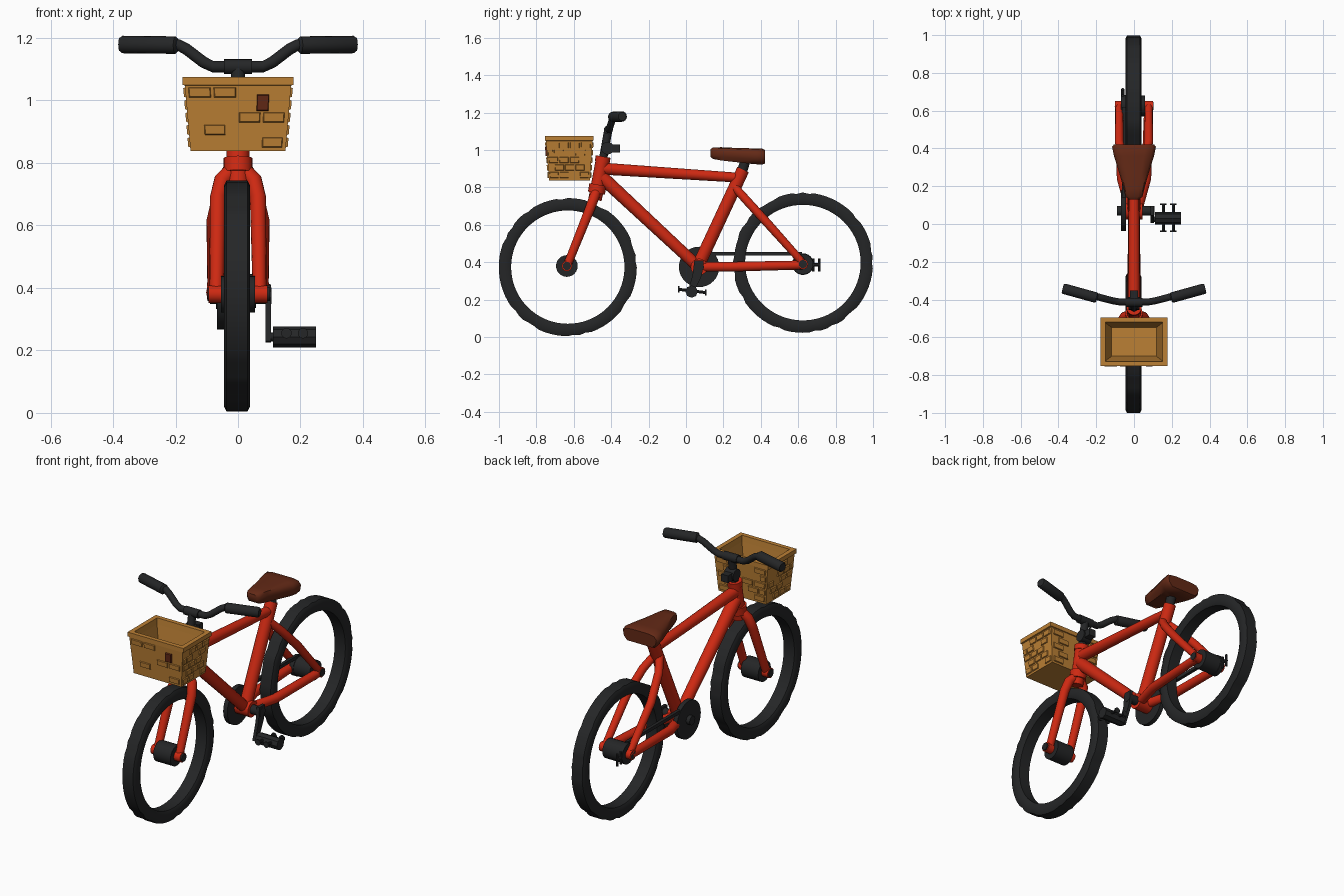
import bpy, bmesh, math, random
from mathutils import Vector

if "Cube" in bpy.data.objects:
    bpy.data.objects.remove(bpy.data.objects["Cube"])
random.seed(4)


def material(name, rgb):
    m = bpy.data.materials.new(name)
    m.diffuse_color = (*rgb, 1)
    m.use_nodes = True
    m.node_tree.nodes["Principled BSDF"].inputs["Base Color"].default_value = m.diffuse_color
    return m


RED = material("red paint", (0.62, 0.022, 0.006))
BLACK = material("black rubber", (0.018, 0.019, 0.020))
WICKER = material("wicker", (0.50, 0.215, 0.035))
LEATHER = material("brown leather", (0.125, 0.022, 0.008))


def finish(o, mat, smooth=True, angle=40):
    o.data.materials.clear()
    o.data.materials.append(mat)
    bpy.ops.object.select_all(action='DESELECT')
    o.select_set(True)
    bpy.context.view_layer.objects.active = o
    if smooth:
        bpy.ops.object.shade_smooth_by_angle(angle=math.radians(angle))
    return o


def loft(name, rings, mat, closed=False, smooth=True, angle=40):
    """Skin equal-length rings of points; cap the ends unless closed."""
    bm = bmesh.new()
    vs = [[bm.verts.new(p) for p in r] for r in rings]
    n = len(rings[0])
    for i in range(len(vs) if closed else len(vs) - 1):
        a, b = vs[i], vs[(i + 1) % len(vs)]
        for j in range(n):
            k = (j + 1) % n
            bm.faces.new((a[j], a[k], b[k], b[j]))
    if not closed:
        bm.faces.new(vs[0])
        bm.faces.new(vs[-1])
    bmesh.ops.recalc_face_normals(bm, faces=bm.faces)
    me = bpy.data.meshes.new(name)
    bm.to_mesh(me)
    bm.free()
    o = bpy.data.objects.new(name, me)
    bpy.context.collection.objects.link(o)
    return finish(o, mat, smooth, angle)


def tube(name, pts, radii, mat, sides=16):
    """Round tube along points, mitred at the bends."""
    pts = [Vector(p) for p in pts]
    rings = []
    ref = Vector((1, 0, 0)) if abs((pts[-1] - pts[0]).normalized().x) < 0.8 else Vector((0, 0, 1))
    for i, p in enumerate(pts):
        d = (pts[min(i + 1, len(pts) - 1)] - pts[max(i - 1, 0)]).normalized()
        u = d.cross(ref).normalized()
        v = d.cross(u)
        rings.append([p + radii[i] * (math.cos(t) * u + math.sin(t) * v)
                      for t in (2 * math.pi * k / sides for k in range(sides))])
    return loft(name, rings, mat)


def rod(name, a, b, r, mat, r2=None, sides=16):
    return tube(name, [a, b], [r, r2 or r], mat, sides)


def box(name, x0, x1, y0, y1, z0, z1, mat):
    ring = lambda z: [(x0, y0, z), (x1, y0, z), (x1, y1, z), (x0, y1, z)]
    return loft(name, [ring(z0), ring(z1)], mat, smooth=False)


# Tyres: rounded-box section swept round, with uneven tread blocks
def tyre(name, cy, cz, r):
    sec = [(-.034, -.066), (.034, -.066), (.042, -.052), (.042, -.016),
           (.034, 0), (-.034, 0), (-.042, -.016), (-.042, -.052)]
    rings = []
    for i in range(72):
        t = 2 * math.pi * i / 72
        cut = 0.006 if random.random() < 0.22 else 0
        ring = []
        for x, dr in sec:
            q = r + dr - (cut if dr > -.03 else 0)
            ring.append((x - .003, cy + q * math.cos(t), cz + q * math.sin(t)))
        rings.append(ring)
    loft(name, rings, BLACK, closed=True, angle=35)


tyre("front_tyre", -0.632, 0.374, 0.369)
tyre("rear_tyre", 0.625, 0.398, 0.375)

# Hubs
F, R = (-0.637, 0.38), (0.625, 0.39)
rod("front_hub", (-.055, *F), (.055, *F), 0.058, BLACK, sides=24)
rod("rear_hub", (-.058, *R), (.058, *R), 0.055, BLACK, sides=24)
rod("front_axle", (-.098, *F), (.102, *F), 0.022, BLACK)
rod("rear_axle", (-.100, *R), (.104, *R), 0.022, BLACK)

# Fork blades and rear stays on both sides
for s, n in ((-1, "left"), (1, "right")):
    tube("fork_blade_" + n, [(s * .012, -.476, .785), (s * .05, -.492, .745),
         (s * .064, -.512, .69), (s * .069, -.634, .385)], [.024, .027, .026, .022], RED)
    rod("fork_end_" + n, (s * .052, *F), (s * .094, *F), 0.028, RED)
    tube("seat_stay_" + n, [(s * .015, .262, .80), (s * .05, .32, .735),
         (s * .078, .43, .615), (s * .078, .622, .40)], [.022, .023, .023, .020], RED)
    tube("chain_stay_" + n, [(s * .02, .08, .375), (s * .065, .24, .376),
         (s * .078, .622, .385)], [.026, .026, .024], RED)
    rod("rear_end_" + n, (s * .058, *R), (s * .1, *R), 0.027, RED)

# Main frame
rod("head_tube", (0, -.478, .775), (0, -.443, .965), .037, RED, .036)
rod("head_lower_collar", (0, -.479, .77), (0, -.471, .815), .046, RED)
rod("head_upper_collar", (0, -.448, .935), (0, -.443, .965), .040, RED)
rod("fork_crown", (0, -.487, .735), (0, -.475, .79), .036, RED)
rod("top_tube", (0, -.44, .90), (0, .285, .852), .032, RED, .026)
rod("down_tube", (0, -.45, .855), (0, .05, .39), .036, RED, .031)
rod("seat_tube", (0, .065, .38), (0, .305, .895), .034, RED, .034)
rod("bottom_bracket", (-.045, .07, .375), (.045, .07, .375), .045, RED)
rod("seat_post", (0, .295, .87), (0, .318, .945), .027, BLACK)

# Saddle: rounded sections widening from nose to back
rings = []
for y, w, lo, hi in ((.130, .028, .965, 1.004), (.145, .045, .952, 1.014), (.19, .056, .944, 1.015),
                     (.27, .078, .935, 1.011), (.36, .106, .925, 1.009),
                     (.408, .116, .922, 1.008), (.422, .106, .928, 1.0)):
    h = hi - lo
    rings.append([(x * w, y, lo + k * h) for x, k in
                  ((-.75, 0), (.75, 0), (.95, .3), (1, .65), (.86, .92), (.5, 1),
                   (-.5, 1), (-.86, .92), (-1, .65), (-.95, .3))])
loft("saddle", rings, LEATHER, angle=50)

# Stem, handlebar and grips
rod("stem_post", (0, -.443, .955), (0, -.415, 1.11), .022, BLACK)
rod("stem_clamp", (-.03, -.420, 1.01), (.03, -.420, 1.01), .034, BLACK)
box("stem_block", -.022, .022, -.42, -.352, .988, 1.03, BLACK)
rod("bar_clamp", (-.045, -.415, 1.108), (.045, -.415, 1.108), .024, BLACK)
bar = [(.08, -.412, 1.108), (.11, -.407, 1.122), (.165, -.393, 1.164), (.19, -.386, 1.177), (.25, -.374, 1.179)]
tube("handlebar", [(-x, y, z) for x, y, z in bar[::-1]] + bar, [.0185] * 10, BLACK)
for s, n in ((-1, "left"), (1, "right")):
    g = [(s * .194, -.392, 1.177), (s * .2, -.39, 1.177), (s * .37, -.343, 1.179), (s * .378, -.341, 1.179)]
    tube("grip_" + n, g, [.021, .028, .028, .022], BLACK)


# Basket: tapered open box with a rim
def rect(w, y0, y1, z):
    return [(-w, y0, z), (w, y0, z), (w, y1, z), (-w, y1, z)]


loft("basket", [rect(.152, -.733, -.513, .838), rect(.170, -.748, -.500, 1.048),
                rect(.178, -.753, -.495, 1.05), rect(.178, -.753, -.495, 1.075),
                rect(.152, -.728, -.520, 1.075), rect(.150, -.724, -.524, 1.04),
                rect(.118, -.700, -.548, .865)], WICKER, smooth=False)


# Raised weave slabs following the slope of each basket wall
def slab(name, side, u0, u1, z0, z1, mat=WICKER, out=.006):
    def point(u, z, d):
        k = (z - .838) / .21
        if side in "LR":
            x = .152 + .018 * k + d
            return ((x if side == "R" else -x), -.623 + u * (.110 + .014 * k), z)
        y = (-.733 - .015 * k - d) if side == "F" else (-.513 + .013 * k + d)
        return (u * (.152 + .018 * k), y, z)
    e = .06 * (u1 - u0)
    rings = [[point(u0, z0, -.004), point(u1, z0, -.004), point(u1, z1, -.004), point(u0, z1, -.004)],
             [point(u0 + e, z0 + .004, out), point(u1 - e, z0 + .004, out),
              point(u1 - e, z1 - .004, out), point(u0 + e, z1 - .004, out)]]
    loft(name, rings, mat, smooth=False)


for side, keep in (("L", .8), ("R", .85), ("F", .4), ("B", .6)):
    for row in range(5):
        z = .848 + row * .040
        for c in range(4):
            u = -.95 + c * .48 - (.22 if row % 2 else 0)
            if random.random() < keep:
                slab(f"weave_{side}_{row}_{c}", side, max(u, -.96), min(u + .44, .96), z, z + .035)
slab("basket_tag", "F", .36, .60, .965, 1.02, LEATHER, .008)

# Chainring, chain run and rear cog on the left
B = (.07, .375)
rod("chainring", (-.068, *B), (-.042, *B), .108, BLACK, sides=32)
rod("crank_axle", (-.09, *B), (.108, *B), .026, BLACK)
rod("rear_cog", (-.07, *R), (-.045, *R), .058, BLACK, sides=24)
box("chain_upper", -.064, -.046, .11, .62, .437, .456, BLACK)
rod("changer_arm", (-.06, .63, .386), (-.06, .715, .386), .009, BLACK, sides=8)
for y in (.68, .713):
    rod("changer_bar", (-.06, y, .35), (-.06, y, .42), .007, BLACK, sides=8)

# Crank and pedal on the right
prof = [(.045, .41), (.095, .41), (.085, .33), (.035, .225), (.005, .23), (.035, .33)]
loft("crank", [[(x, y, z) for y, z in prof] for x in (.088, .106)], BLACK)
rod("pedal_spindle", (.09, .025, .243), (.13, .025, .243), .014, BLACK)
rod("pedal_body", (.112, .03, .243), (.25, .03, .243), .033, BLACK, sides=8)
for x in (.155, .208):
    rod("pedal_prong", (x, -.038, .255), (x, .105, .238), .008, BLACK, sides=8)
    for y, z in ((-.038, .255), (.105, .238)):
        rod("pedal_prong_cap", (x, y - .004, z), (x, y + .004, z), .017, BLACK, sides=10)
